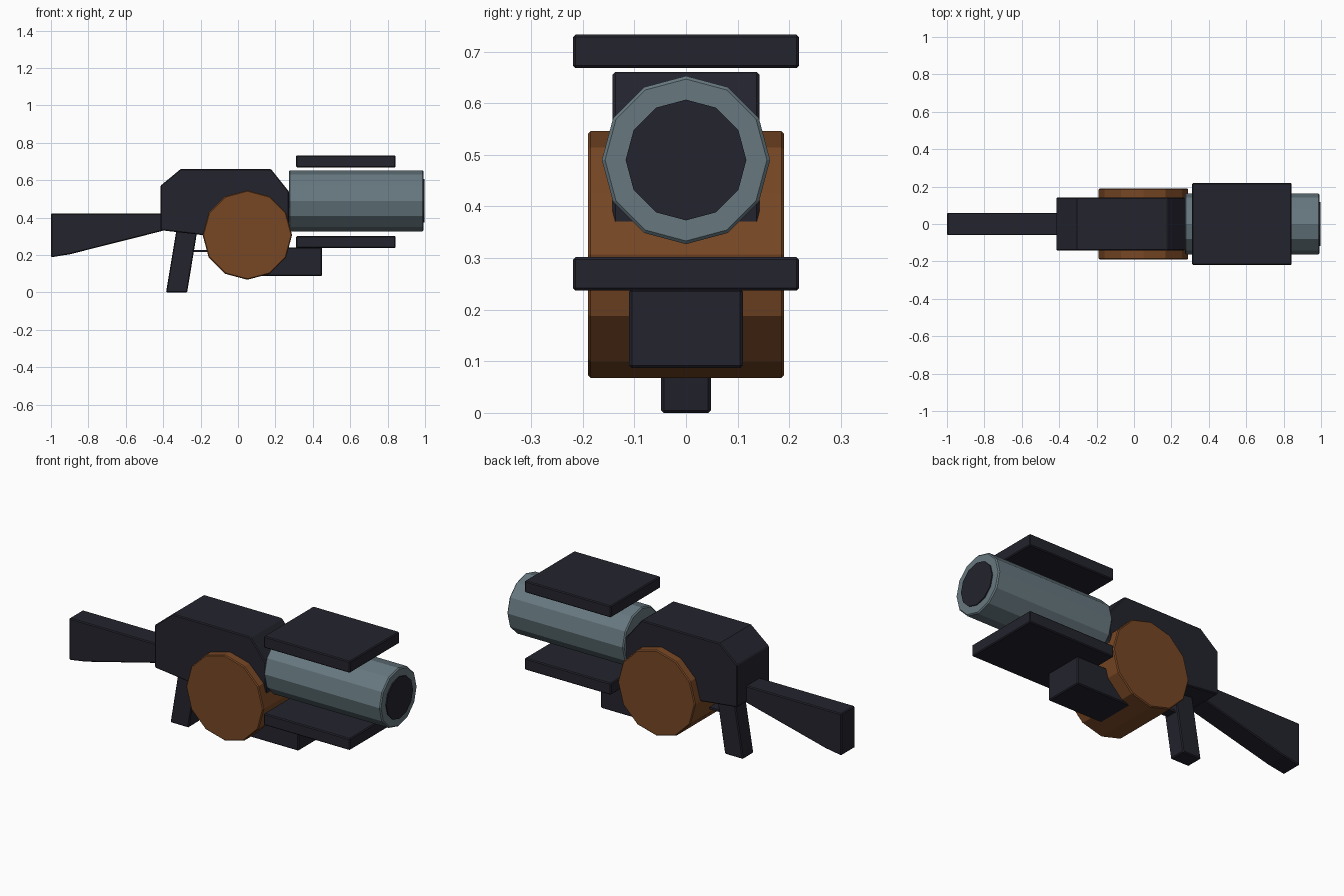
import bpy, bmesh, math

if "Cube" in bpy.data.objects:
    bpy.data.objects.remove(bpy.data.objects["Cube"])


def material(name, rgb):
    m = bpy.data.materials.new(name)
    m.diffuse_color = (*rgb, 1)
    m.use_nodes = True
    m.node_tree.nodes["Principled BSDF"].inputs["Base Color"].default_value = m.diffuse_color
    return m


dark = material("dark_charcoal", (0.017, 0.017, 0.027))
steel = material("blue_grey_steel", (0.135, 0.19, 0.215))
brown = material("rust_brown", (0.185, 0.063, 0.018))


def prism(name, outline, half_width, mat, bevel=0.005):
    """Extrude an x-z outline symmetrically across y."""
    bm = bmesh.new()
    near = [bm.verts.new((x, -half_width, z)) for x, z in outline]
    far = [bm.verts.new((x, half_width, z)) for x, z in outline]
    bm.faces.new(near)
    bm.faces.new(far[::-1])
    n = len(outline)
    for i in range(n):
        j = (i + 1) % n
        bm.faces.new((near[i], far[i], far[j], near[j]))
    return finish(name, bm, mat, bevel)


def finish(name, bm, mat, bevel):
    bmesh.ops.recalc_face_normals(bm, faces=bm.faces)
    mesh = bpy.data.meshes.new(name)
    bm.to_mesh(mesh)
    bm.free()
    mesh.materials.append(mat)
    ob = bpy.data.objects.new(name, mesh)
    bpy.context.collection.objects.link(ob)
    if bevel:
        mod = ob.modifiers.new("edge_bevel", 'BEVEL')
        mod.width = bevel
        mod.segments = 1
        mod.limit_method = 'ANGLE'
        mod.angle_limit = math.radians(40)
    return ob


def box(name, x0, x1, z0, z1, half_width, mat=dark, bevel=0.005):
    return prism(name, [(x0, z0), (x1, z0), (x1, z1), (x0, z1)], half_width, mat, bevel)


def barrel_section(name, x0, x1, z, radius, mat, bevel):
    """Twelve-sided cylinder running along x."""
    bm = bmesh.new()
    rings = []
    for x in (x0, x1):
        rings.append([bm.verts.new((x, radius * math.sin(math.tau * i / 12),
                                    z + radius * math.cos(math.tau * i / 12)))
                      for i in range(12)])
    for ring in rings:
        bm.faces.new(ring)
    for i in range(12):
        j = (i + 1) % 12
        bm.faces.new((rings[0][i], rings[0][j], rings[1][j], rings[1][i]))
    return finish(name, bm, mat, bevel)


# Main housing, shoulder stock and grip
prism("body", [(-0.415, 0.333), (-0.2, 0.308), (0.272, 0.29), (0.272, 0.54),
               (0.175, 0.661), (-0.305, 0.661), (-0.415, 0.57)], 0.142, dark)
prism("stock", [(-1.0, 0.188), (-0.9, 0.204), (-0.40, 0.33), (-0.40, 0.422),
                (-1.0, 0.422)], 0.06, dark)
prism("grip", [(-0.385, 0.0), (-0.272, 0.0), (-0.218, 0.33), (-0.33, 0.33)], 0.048, dark)
box("trigger_guard", -0.25, -0.16, 0.215, 0.227, 0.03, bevel=0)

# Round drum across the body
R = 0.239
prism("drum", [(0.05 + R * math.cos(math.tau * i / 12), 0.307 + R * math.sin(math.tau * i / 12))
               for i in range(12)], 0.19, brown)

# Barrel and its dark bore
barrel_section("barrel", 0.272, 0.992, 0.49, 0.163, steel, 0.006)
barrel_section("bore", 0.985, 0.998, 0.49, 0.117, dark, 0)

# Guard plates above and below the barrel, and the block underneath
box("upper_plate", 0.311, 0.843, 0.668, 0.733, 0.219)
box("lower_plate", 0.311, 0.843, 0.237, 0.302, 0.219)
box("under_block", 0.08, 0.45, 0.087, 0.24, 0.11)
